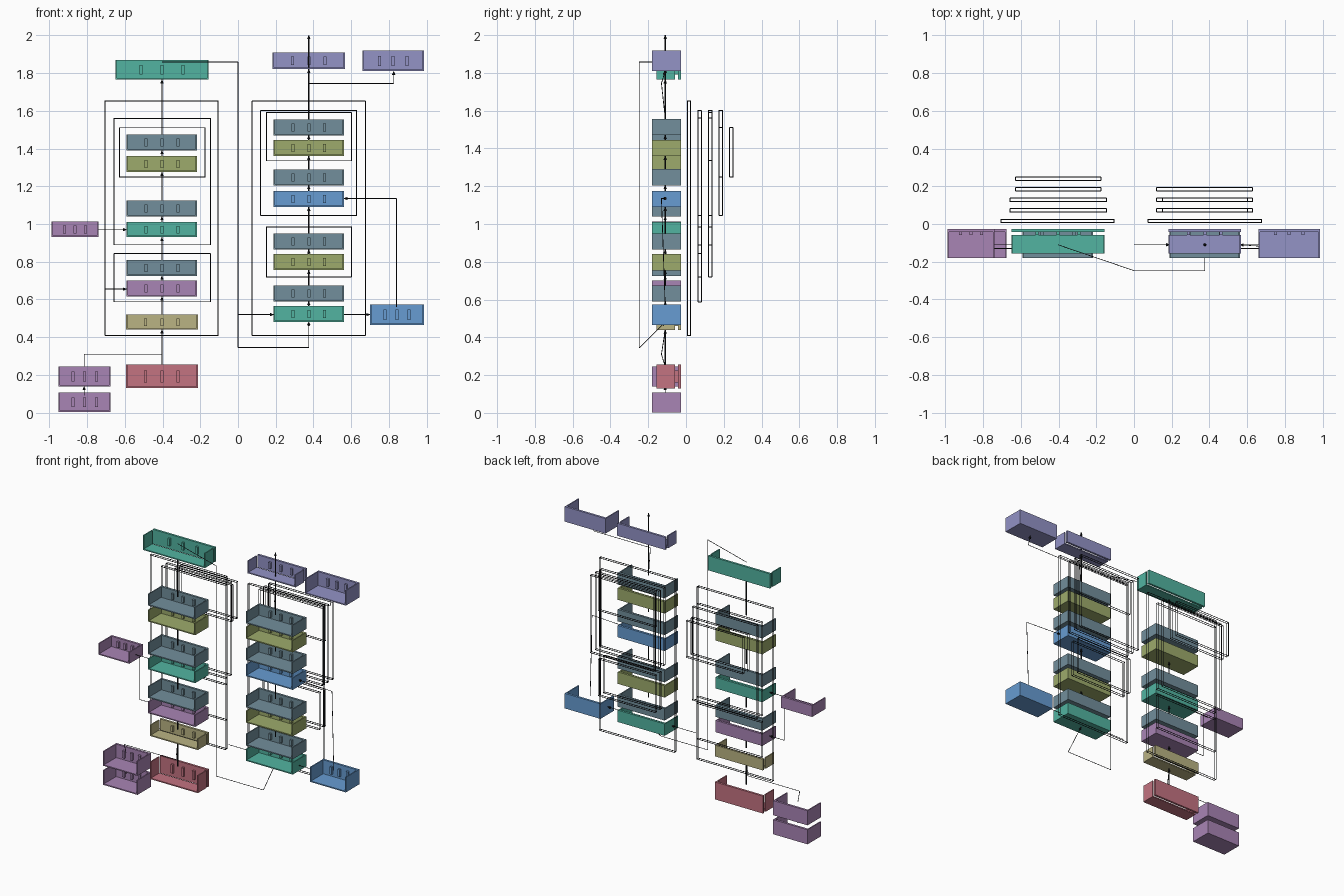
import bpy
import bmesh
from mathutils import Matrix, Vector

default_cube = bpy.data.objects.get("Cube")
if default_cube:
    bpy.data.objects.remove(default_cube, do_unlink=True)


def make_material(name, rgb):
    """Flat material from 8-bit display values, converted to linear."""
    linear = [((c / 255 + 0.055) / 1.055) ** 2.4 for c in rgb]
    mat = bpy.data.materials.new(name)
    mat.use_nodes = True
    colour = (*linear, 1.0)
    mat.diffuse_color = colour
    mat.node_tree.nodes["Principled BSDF"].inputs["Base Color"].default_value = colour
    return mat


MATERIALS = {
    "slate": make_material("slate", (114, 143, 156)),
    "olive": make_material("olive", (157, 171, 108)),
    "green": make_material("green", (82, 180, 161)),
    "blue": make_material("blue", (103, 156, 210)),
    "purple": make_material("purple", (169, 133, 181)),
    "red": make_material("red", (195, 115, 129)),
    "khaki": make_material("khaki", (186, 179, 131)),
    "lavender": make_material("lavender", (147, 147, 198)),
    "black": make_material("black", (25, 27, 30)),
}


def finish(bm, name, colour):
    mesh = bpy.data.meshes.new(name)
    bm.to_mesh(mesh)
    bm.free()
    mesh.materials.append(MATERIALS[colour])
    obj = bpy.data.objects.new(name, mesh)
    bpy.context.scene.collection.objects.link(obj)
    return obj


def add_block(bm, low, high):
    low, high = Vector(low), Vector(high)
    place = Matrix.Translation((low + high) / 2) @ Matrix.Diagonal((*(high - low), 1))
    bmesh.ops.create_cube(bm, size=1, matrix=place)


def add_rod(bm, a, b, r1, r2, sides=6):
    a, b = Vector(a), Vector(b)
    turn = (b - a).to_track_quat("Z", "Y").to_matrix().to_4x4()
    bmesh.ops.create_cone(bm, cap_ends=True, segments=sides, radius1=r1, radius2=r2,
                          depth=(b - a).length,
                          matrix=Matrix.Translation((a + b) / 2) @ turn)


WALL = 0.008
BACK = -0.026


def tray(name, colour, x0, x1, z0, z1, shallow=False):
    """Box open at the front and top, with three raised bars on its back wall."""
    bm = bmesh.new()
    front, rear = (-0.155, -0.058) if shallow else (-0.18, BACK)
    face = BACK - 0.016
    add_block(bm, (x0, face, z0), (x1, BACK, z1))
    add_block(bm, (x0, front, z0), (x1, rear, z0 + WALL))
    for side in (x0, x1 - WALL):
        add_block(bm, (side, front, z0), (side + WALL, rear, z1))
    mid_x, mid_z = (x0 + x1) / 2, (z0 + z1) / 2
    height = (z1 - z0) / 4
    for step in (-1, 0, 1):
        x = mid_x + step * (x1 - x0) * 0.225
        add_block(bm, (x - 0.008, face - 0.015, mid_z - height),
                  (x + 0.008, face, mid_z + height))
    finish(bm, name, colour)


def arrow_line(name, points, radius=0.002, arrow=True):
    """Thin polyline with an optional cone at its end."""
    bm = bmesh.new()
    for a, b in zip(points, points[1:]):
        add_rod(bm, a, b, radius, radius)
    if arrow:
        a, b = Vector(points[-2]), Vector(points[-1])
        add_rod(bm, b - (b - a).normalized() * 0.02, b, 0.009, 0.001, 8)
    finish(bm, name, "black")


def wire_frame(name, layer, x0, x1, z0, z1):
    """Wire outline of a thin rectangular slab."""
    bm = bmesh.new()
    y0 = 0.007 + 0.056 * layer
    y1 = y0 + 0.018
    corners = [(x0, z0), (x1, z0), (x1, z1), (x0, z1)]
    for i, (x, z) in enumerate(corners):
        nx, nz = corners[(i + 1) % 4]
        for y in (y0, y1):
            add_rod(bm, (x, y, z), (nx, y, nz), 0.0025, 0.0025, 4)
        add_rod(bm, (x, y0, z), (x, y1, z), 0.0025, 0.0025, 4)
    finish(bm, name, "black")


# Two stacks of trays joined by short upward arrows
LINE_Y = -0.11
LEFT_X, RIGHT_X = -0.403, 0.375
HALF = 0.187
left_stack = [
    ("red", 0.13, 0.255, HALF + 0.004, True), ("khaki", 0.44, 0.52, HALF + 0.004, True),
    ("purple", 0.615, 0.7, HALF, False), ("slate", 0.725, 0.81, HALF, False),
    ("green", 0.93, 1.01, HALF, False), ("slate", 1.04, 1.125, HALF, False),
    ("olive", 1.275, 1.36, HALF, False), ("slate", 1.39, 1.475, HALF, False),
    ("green", 1.765, 1.87, 0.247, True),
]
right_stack = [
    ("green", 0.48, 0.565, HALF, False), ("slate", 0.59, 0.675, HALF, False),
    ("olive", 0.755, 0.84, HALF, False), ("slate", 0.865, 0.95, HALF, False),
    ("blue", 1.09, 1.175, HALF, False), ("slate", 1.205, 1.29, HALF, False),
    ("olive", 1.36, 1.445, HALF, False), ("slate", 1.47, 1.555, HALF, False),
    ("lavender", 1.82, 1.91, 0.192, True),
]
for label, x, stack in (("first", LEFT_X, left_stack), ("second", RIGHT_X, right_stack)):
    previous = None
    for i, (colour, z0, z1, half, shallow) in enumerate(stack):
        tray(f"{label}_stack_tray_{i + 1}", colour, x - half, x + half, z0, z1, shallow)
        if previous:
            arrow_line(f"{label}_stack_arrow_{i}",
                       [(x, LINE_Y, previous), (x, LINE_Y, z0)], 0.004)
        previous = z1
arrow_line("output_arrow", [(RIGHT_X, LINE_Y, 1.83), (RIGHT_X, LINE_Y, 2.0)], 0.004)

# Side trays
tray("lower_side_tray", "purple", -0.95, -0.675, 0.003, 0.108)
tray("upper_side_tray", "purple", -0.95, -0.675, 0.14, 0.245)
tray("middle_side_tray", "purple", -0.987, -0.74, 0.93, 1.012)
tray("top_side_tray", "lavender", 0.66, 0.985, 1.81, 1.918)
tray("blue_side_tray", "blue", 0.70, 0.985, 0.465, 0.573)

# Connectors between side trays and stacks
BEND_Y = -0.13
arrow_line("side_stack_arrow", [(-0.815, LINE_Y, 0.09), (-0.815, LINE_Y, 0.14)])
arrow_line("lower_side_link", [
    (-0.815, LINE_Y, 0.245), (-0.815, BEND_Y, 0.31),
    (LEFT_X, BEND_Y, 0.31), (LEFT_X, LINE_Y, 0.44)], arrow=False)
arrow_line("middle_side_arrow", [(-0.74, LINE_Y, 0.97), (-0.59, LINE_Y, 0.97)])
arrow_line("middle_side_branch", [
    (-0.705, LINE_Y, 0.97), (-0.705, LINE_Y, 0.655), (-0.59, LINE_Y, 0.655)])
arrow_line("top_side_link", [
    (RIGHT_X, LINE_Y, 1.56), (RIGHT_X, BEND_Y, 1.745),
    (0.825, BEND_Y, 1.745), (0.825, LINE_Y, 1.81)])
arrow_line("blue_side_arrow", [(0.56, LINE_Y, 0.52), (0.70, LINE_Y, 0.52)])
arrow_line("blue_side_riser", [
    (0.84, LINE_Y, 0.56), (0.84, BEND_Y, 1.135), (0.56, LINE_Y, 1.135)])
arrow_line("cross_link", [
    (LEFT_X, LINE_Y, 1.858), (0, -0.247, 1.858), (0, -0.247, 0.345),
    (RIGHT_X, -0.247, 0.345), (RIGHT_X, LINE_Y, 0.48)])
arrow_line("cross_branch", [(0, LINE_Y, 0.52), (0.19, LINE_Y, 0.52)])

# Nested wire frames behind the stacks: layers, then extents
frames = [
    ("first_outer_frame", (0,), -0.705, -0.105, 0.41, 1.652),
    ("first_upper_frame", (1, 2), -0.657, -0.145, 0.89, 1.56),
    ("first_lower_frame", (1,), -0.657, -0.145, 0.588, 0.843),
    ("first_inner_frame", (3, 4), -0.627, -0.175, 1.248, 1.51),
    ("second_outer_frame", (0,), 0.075, 0.675, 0.41, 1.652),
    ("second_upper_frame", (1, 2, 3), 0.12, 0.628, 1.045, 1.602),
    ("second_inner_frame", (2,), 0.15, 0.602, 1.335, 1.59),
    ("second_lower_frame", (1, 2), 0.15, 0.602, 0.72, 0.985),
]
for name, layers, *extent in frames:
    for layer in layers:
        wire_frame(f"{name}_{layer}", layer, *extent)
